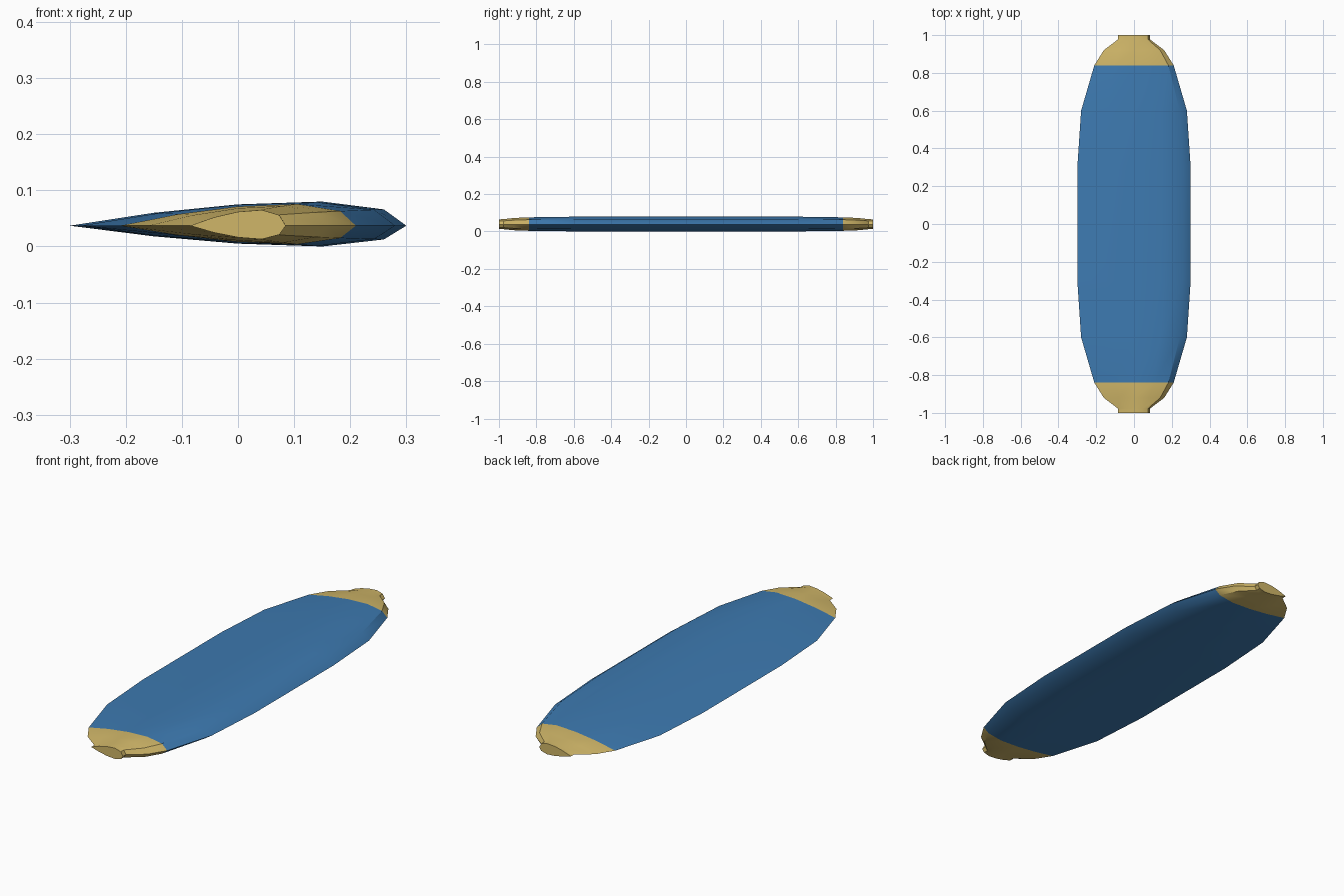
import bpy, bmesh, math

cube = bpy.data.objects.get("Cube")
if cube:
    bpy.data.objects.remove(cube)


def material(name, rgb):
    mat = bpy.data.materials.new(name)
    mat.use_nodes = True
    mat.diffuse_color = (*rgb, 1)
    mat.node_tree.nodes["Principled BSDF"].inputs["Base Color"].default_value = (*rgb, 1)
    return mat


blue = material("blue", (0.047, 0.195, 0.44))
tan = material("tan", (0.63, 0.47, 0.14))

# Foil cross-section: sharp edge on -x, blunt edge on +x, heights from the chord
SECTION = [(-0.30, 0), (-0.15, 0.023), (0, 0.038), (0.15, 0.043), (0.26, 0.029),
           (0.30, 0), (0.26, -0.0245), (0.15, -0.037), (0, -0.032), (-0.15, -0.019)]
CHORD_Z = 0.037
TIP_START = 0.84

# Half of the loft: distance from the middle, half width, thickness factor
HALF = [(0.3, 0.30, 1.0), (0.6, 0.28, 0.98), (TIP_START, 0.21, 0.9),
        (0.92, 0.16, 0.82), (0.977, 0.085, 0.67), (1.0, 0.085, 0.65)]
stations = [(-y, w, t) for y, w, t in reversed(HALF)] + HALF

# Loft the rings, then close both ends
bm = bmesh.new()
rings = [[bm.verts.new((x * w / 0.3, y, CHORD_Z + z * t)) for x, z in SECTION]
         for y, w, t in stations]
count = len(SECTION)
for a, b in zip(rings, rings[1:]):
    for i in range(count):
        j = (i + 1) % count
        bm.faces.new((a[i], a[j], b[j], b[i]))
bm.faces.new(rings[0])
bm.faces.new(rings[-1])
bmesh.ops.recalc_face_normals(bm, faces=bm.faces)

# Tan tips, blue middle
for face in bm.faces:
    face.material_index = int(abs(face.calc_center_median().y) > TIP_START)

mesh = bpy.data.meshes.new("foil_body")
bm.to_mesh(mesh)
bm.free()
mesh.materials.append(blue)
mesh.materials.append(tan)
body = bpy.data.objects.new("foil_body", mesh)
bpy.context.collection.objects.link(body)

bpy.ops.object.select_all(action="DESELECT")
body.select_set(True)
bpy.context.view_layer.objects.active = body
bpy.ops.object.shade_smooth_by_angle(angle=math.radians(30))
